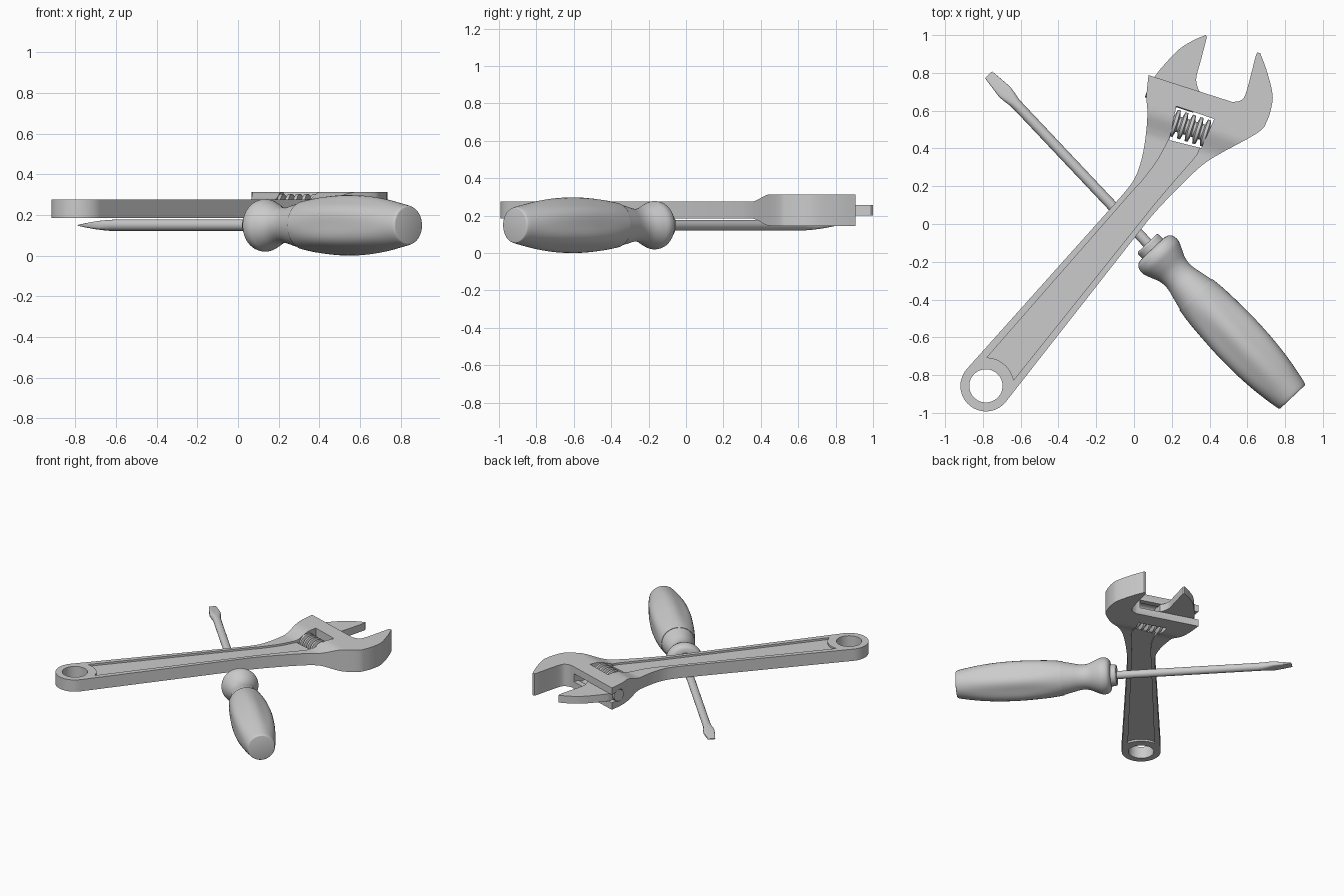
import bpy, bmesh
from math import sin, cos, pi, atan2, radians
from mathutils import Matrix, Vector

if "Cube" in bpy.data.objects:
    bpy.data.objects.remove(bpy.data.objects["Cube"])

ZC, HANDLE_T, HEAD_T = 0.23, 0.045, 0.084       # wrench mid-plane and half thicknesses
EYE = Vector((-0.784, -0.857))
U, D = Vector((0.642, 0.767)), Vector((0.767, -0.642))      # along / across wrench handle
W, V = Vector((0.952, -0.305)), Vector((0.305, 0.952))      # along / out of the jaw face


def finish(bm, name, mat=None):
    bmesh.ops.recalc_face_normals(bm, faces=bm.faces)
    me = bpy.data.meshes.new(name)
    bm.to_mesh(me)
    bm.free()
    ob = bpy.data.objects.new(name, me)
    if mat:
        me.transform(mat)
    bpy.context.collection.objects.link(ob)
    return ob


def activate(ob):
    bpy.ops.object.select_all(action='DESELECT')
    ob.select_set(True)
    bpy.context.view_layer.objects.active = ob


def smooth(ob, angle=30):
    activate(ob)
    bpy.ops.object.shade_smooth_by_angle(angle=radians(angle))


def curve(pts, n=4):
    """Catmull-Rom curve through points of any dimension."""
    out = []
    for i in range(len(pts) - 1):
        a, b, c, d = pts[max(i - 1, 0)], pts[i], pts[i + 1], pts[min(i + 2, len(pts) - 1)]
        for j in range(n):
            t = j / n
            out.append(tuple(0.5 * (2 * q + (r - p) * t + (2 * p - 5 * q + 4 * r - s) * t * t
                                    + (3 * q - p - 3 * r + s) * t ** 3)
                             for p, q, r, s in zip(a, b, c, d)))
    return out + [tuple(pts[-1])]


def plate_bm(pts, z0, z1):
    bm = bmesh.new()
    f = bm.faces.new([bm.verts.new((p[0], p[1], z0)) for p in pts])
    r = bmesh.ops.extrude_face_region(bm, geom=[f])
    top = [v for v in r['geom'] if isinstance(v, bmesh.types.BMVert)]
    bmesh.ops.translate(bm, verts=top, vec=(0, 0, z1 - z0))
    return bm


def plate(name, pts, z0, z1):
    return finish(plate_bm(pts, z0, z1), name)


def loft(name, rings, mat, segs=48):
    """Rings (s, half width, half height, corner power, hexagon amount) along local x."""
    def sp(v, p):
        return abs(v) ** p * (1 if v > 0 else -1) if abs(v) > 1e-6 else 0
    bm = bmesh.new()
    loops = []
    for s, w, h, p, k in rings:
        loop = []
        for i in range(segs):
            a = 2 * pi * i / segs
            m = 1 - k * (1 - cos(6 * a)) / 2
            loop.append(bm.verts.new((s, w * m * sp(sin(a), p), h * m * sp(cos(a), p))))
        loops.append(loop)
    for a, b in zip(loops, loops[1:]):
        for i in range(segs):
            j = (i + 1) % segs
            bm.faces.new((a[i], a[j], b[j], b[i]))
    bm.faces.new(loops[0])
    bm.faces.new(loops[-1])
    return finish(bm, name, mat)


def cut(ob, cutter):
    activate(ob)
    m = ob.modifiers.new('cut', 'BOOLEAN')
    m.operation, m.solver, m.object = 'DIFFERENCE', 'EXACT', cutter
    bpy.ops.object.modifier_apply(modifier='cut')
    bpy.data.objects.remove(cutter)


def ud(u, d):
    return tuple(EYE + U * u + D * d)


def wv(w, v):
    return tuple(W * w + V * v)


def along(direction, origin):
    return Matrix.Translation(origin) @ Matrix.Rotation(atan2(direction[1], direction[0]), 4, 'Z')


# ---- Wrench body: eye end, tapering handle, head and fixed jaw
eye = [ud(0.135 * cos(a), 0.135 * sin(a)) for a in [radians(88 + 184 * i / 28) for i in range(29)]]
left = curve([(-0.113, 0.095), (-0.008, 0.222), (0.036, 0.328), (0.06, 0.45),
              (0.071, 0.58), (0.066, 0.677), (0.077, 0.788)])
hook = curve([(0.52, 0.646), (0.56, 0.652), (0.588, 0.68), (0.618, 0.785), (0.646, 0.895), (0.656, 0.907)], 3)
back = curve([(0.668, 0.905), (0.70, 0.82), (0.731, 0.704), (0.731, 0.635), (0.704, 0.545),
              (0.652, 0.481), (0.425, 0.355), (0.32, 0.275), (0.161, 0.116), (0.08, 0.026)])
# eye runs from the +d side round to the -d side, then up the left edge
bm = plate_bm(eye + left + hook + back, -1, 1)
R0, R1 = 0.46, 0.61
for i in range(9):
    v = R0 + (R1 - R0) * i / 8
    bmesh.ops.bisect_plane(bm, geom=bm.verts[:] + bm.edges[:] + bm.faces[:], dist=1e-5,
                           plane_co=(V * v).to_3d(), plane_no=V.to_3d())
for vert in bm.verts:
    t = min(max((vert.co.xy.dot(V) - R0) / (R1 - R0), 0), 1)
    vert.co.z = ZC + vert.co.z * (HANDLE_T + (HEAD_T - HANDLE_T) * t * t * (3 - 2 * t))
body = finish(bm, 'wrench_body')

# Hanging hole, handle recesses, worm window
cut(body, plate('hole_cutter', [ud(0.088 * cos(2 * pi * i / 40), 0.088 * sin(2 * pi * i / 40))
                                for i in range(40)], 0, 0.5))
arc = [ud(0.15 * cos(a), 0.15 * sin(a)) for a in [radians(38 - 76 * i / 12) for i in range(13)]]
recess = arc + [ud(1.30, -0.066)] + curve([(0.04, 0.225), (0.12, 0.33), (0.17, 0.42), (0.19, 0.46)]) \
    + curve([(0.345, 0.415), (0.33, 0.365), (0.24, 0.26), (0.15, 0.155)]) + [ud(1.30, 0.066)]
cut(body, plate('top_recess_cutter', recess, ZC + 0.031, 0.6))
cut(body, plate('bottom_recess_cutter', recess, -0.1, ZC - 0.031))
cut(body, plate('window_cutter', [(0.224, 0.624), (0.425, 0.556), (0.356, 0.402), (0.187, 0.444)], -0.1, 0.6))

# Sliding channel for the jaw
cut(body, plate('slot_cutter', [wv(-0.4, 0.70), wv(0.27, 0.70), wv(0.27, 0.80), wv(-0.4, 0.80)],
                ZC - 0.031, ZC + 0.031))
channel = along(W, (*wv(0, 0.70), ZC))
cut(body, loft('channel_cutter', [(-0.4, 0.046, 0.046, 1, 0), (0.271, 0.046, 0.046, 1, 0)], channel, 32))
smooth(body)

# ---- Movable jaw with its sliding bar
jaw = [wv(-0.128, 0.71)] + curve([(0.108, 0.778), (0.15, 0.832), (0.24, 0.926), (0.32, 0.975), (0.38, 1.0)]) \
    + curve([(0.386, 0.99), (0.355, 0.87), (0.33, 0.778), (0.335, 0.73), (0.348, 0.698)]) + [wv(0.122, 0.71)]
smooth(plate('movable_jaw', jaw, ZC - 0.028, ZC + 0.028))
smooth(loft('jaw_bar', [(-0.15, 0.043, 0.043, 1, 0), (0.12, 0.043, 0.043, 1, 0)], channel, 32))

# ---- Adjusting worm: a core with evenly spaced ridges
rings = [(-0.1, 0.04)]
for i in range(5):
    c = -0.084 + 0.042 * i
    rings += [(c - 0.015, 0.042), (c - 0.008, 0.073), (c + 0.008, 0.073), (c + 0.015, 0.042)]
rings.append((0.1, 0.04))
smooth(loft('adjusting_worm', [(s, r, r, 1, 0) for s, r in rings],
            along(W, (0.298, 0.507, ZC)), 32))

# ---- Screwdriver, laid from blade tip to handle butt
driver = along((0.686, -0.727), (-0.77, 0.79, 0.149))
blade = [(0, 0.026, 0.003, 0.35, 0), (0.06, 0.033, 0.012, 0.4, 0), (0.125, 0.04, 0.02, 0.5, 0),
         (0.16, 0.036, 0.024, 0.65, 0), (0.2, 0.029, 0.027, 0.9, 0), (0.24, 0.028, 0.028, 1, 0),
         (1.3, 0.028, 0.028, 1, 0)]
smooth(loft('screwdriver_shaft', blade, driver, 32), 40)
smooth(loft('collar', [(1.225, 0.07, 0.07, 1, 0), (1.235, 0.076, 0.076, 1, 0), (1.30, 0.076, 0.076, 1, 0)], driver))


def turned(name, pts):
    smooth(loft(name, [(s, r, r, 1, k) for s, r, k in curve(pts)], driver), 35)


turned('handle_grip_neck', [(1.265, 0.085, 0), (1.272, 0.108, 0), (1.29, 0.124, 0), (1.325, 0.129, 0),
                            (1.365, 0.115, 0), (1.42, 0.092, 0), (1.475, 0.088, 0), (1.54, 0.102, 0),
                            (1.61, 0.118, 0)])
turned('handle', [(1.60, 0.118, 0), (1.61, 0.121, 0), (1.70, 0.135, 0.03), (1.81, 0.145, 0.06),
                  (1.92, 0.149, 0.07), (2.05, 0.144, 0.06), (2.17, 0.13, 0.04), (2.27, 0.111, 0.01),
                  (2.335, 0.097, 0), (2.345, 0.088, 0)])
